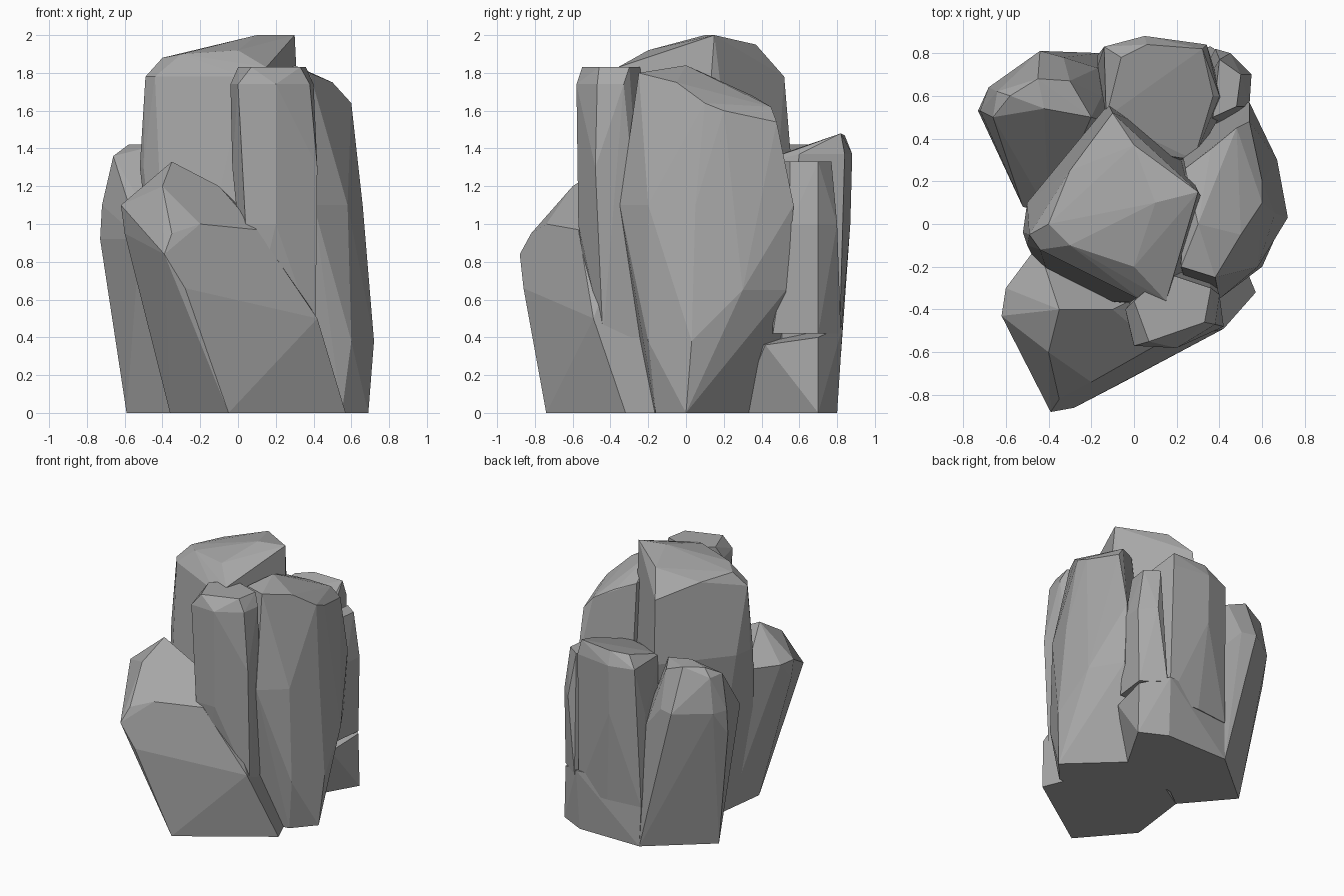
import bpy
import bmesh

# Remove the default object
default_cube = bpy.data.objects.get("Cube")
if default_cube:
    bpy.data.objects.remove(default_cube, do_unlink=True)

# Single stone colour
stone = bpy.data.materials.new("grey_stone")
stone.use_nodes = True
stone_colour = (0.39, 0.39, 0.39, 1)
stone.diffuse_color = stone_colour
shader = next(n for n in stone.node_tree.nodes if n.type == "BSDF_PRINCIPLED")
shader.inputs["Base Color"].default_value = stone_colour
shader.inputs["Roughness"].default_value = 0.9


def level(height, *outline):
    """Level cross-section of a rock."""
    return [(x, y, height) for x, y in outline]


def build_rock(name, **layers):
    """Wrap a faceted convex skin around the stacked layers of a rock."""
    bm = bmesh.new()
    for points in layers.values():
        for point in points:
            bm.verts.new(point)
    hull = bmesh.ops.convex_hull(bm, input=bm.verts[:], use_existing_faces=False)
    inside = {v for v in hull["geom_interior"] if isinstance(v, bmesh.types.BMVert)}
    loose = [v for v in bm.verts if v in inside or not v.link_faces]
    bmesh.ops.delete(bm, geom=loose, context="VERTS")

    # Merge nearly level triangles into broad chiselled facets
    bmesh.ops.dissolve_limit(bm, angle_limit=0.06, verts=bm.verts[:], edges=bm.edges[:])
    bmesh.ops.recalc_face_normals(bm, faces=bm.faces[:])
    mesh = bpy.data.meshes.new(name)
    bm.to_mesh(mesh)
    bm.free()
    mesh.materials.append(stone)
    rock = bpy.data.objects.new(name, mesh)
    bpy.context.scene.collection.objects.link(rock)


# Tallest boulder in the middle, with a sloping cap
build_rock(
    "tall_centre_rock",
    foot=level(0, (-.36, -.37), (0, -.4), (.3, -.2), (.4, 0), (.2, .4), (-.3, .1)),
    waist=level(1.3, (-.52, -.04), (-.5, -.1), (.06, -.35), (.3, .16), (-.12, .56), (-.5, .1)),
    shoulder=level(1.78, (-.49, -.05), (-.44, -.12), (.04, -.36), (-.1, .52)),
    brow=[(.15, -.36, 1.83), (0, -.2, 1.92), (-.3, -.1, 1.9), (-.4, 0, 1.88)],
    crown=[(.3, .15, 2), (.1, .1, 2), (0, .37, 1.95), (-.3, .25, 1.87)],
)

# Low boulder leaning out at the front
build_rock(
    "front_leaning_rock",
    foot=level(0, (-.05, -.74), (-.36, -.38), (.57, -.32), (.5, -.15), (-.3, -.1)),
    belly=[(-.28, -.86, .66), (-.39, -.88, .84), (-.35, -.82, .95), (.42, -.49, .5)],
    ledge=[(-.2, -.74, 1), (.1, -.57, .97), (-.6, -.43, .95), (.1, -.3, 1)],
    shoulder=[(-.62, -.43, 1.1), (-.6, -.3, 1.1), (-.4, -.6, 1.2)],
    crown=[(-.35, -.4, 1.33), (-.1, -.4, 1.2), (-.45, -.1, 1.1)],
)

# Narrow column beside the leaning boulder
build_rock(
    "front_column",
    foot=level(.4, (.06, -.5), (.41, -.44), (.35, -.2), (.1, -.2)),
    waist=level(1, (.04, -.57), (.2, -.57)),
    chest=level(1.3, (-.03, -.45), (.42, -.48), (.36, -.3)),
    shoulder=level(1.74, (-.04, -.4), (0, -.57), (.2, -.58), (.38, -.47), (.4, -.33)),
    crown=level(1.83, (0, -.36), (.07, -.55), (.33, -.46), (.36, -.3), (.15, -.23)),
)

# Broad slab on the model's left
build_rock(
    "left_slab",
    foot=level(0, (.69, 0), (.55, -.16), (.2, .46), (.2, -.2)),
    shin=level(.38, (.72, .03), (.6, -.2)),
    waist=level(.65, (.67, .3), (.53, .53), (.25, .4)),
    chest=level(1.1, (.66, .05), (.54, .57), (.58, -.2), (.4, -.35), (.25, -.3)),
    shoulder=[(.6, .1, 1.64), (.54, .48, 1.54), (.48, .45, 1.62), (.6, .2, 1.6)],
    crown=[(.3, 0, 1.84), (.38, -.25, 1.8), (.5, -.05, 1.75), (.24, .26, 1.72)],
    rear_edge=[(.22, -.2, 1.8), (.36, .35, 1.68)],
)

# Squat footing under the back rocks
build_rock(
    "back_footing",
    foot=level(0, (.3, .27), (.55, .7), (.35, .8), (-.16, .8), (-.2, .2)),
    crown=[(.5, .42, .36), (.54, .7, .4), (.36, .83, .46), (-.17, .78, .45), (0, .2, .4)],
)

# Flat-topped rock at the back
build_rock(
    "back_rock",
    foot=level(.3, (-.17, .79), (.1, .82), (.35, .81), (0, .3), (.4, .5)),
    waist=level(1, (-.17, .74), (.05, .87), (.35, .84), (.43, .55)),
    shoulder=level(1.37, (-.13, .5), (-.14, .83), (.05, .88), (.34, .84), (.4, .6)),
    crown=[(.06, .84, 1.47), (.32, .82, 1.48), (-.06, .78, 1.45), (.37, .6, 1.4)],
    front_edge=level(1.3, (.28, .3), (-.05, .35)),
)

# Thin flake split off the back rock
build_rock(
    "back_flake",
    foot=level(.42, (.51, .46), (.54, .7), (.38, .82), (.2, .45)),
    waist=level(1, (.54, .55), (.55, .7), (.45, .8), (.3, .45)),
    crown=level(1.33, (.37, .5), (.48, .55), (.5, .7), (.4, .77)),
)

# Rock on the model's right, towards the back
build_rock(
    "right_back_rock",
    foot=level(0, (-.59, .44), (-.3, .1), (-.16, .8), (.1, .4)),
    waist=level(.92, (-.73, .53), (-.52, .08), (-.4, .05), (-.17, .73)),
    chest=level(1.1, (-.72, .53), (-.68, .64), (-.44, .81), (-.33, .78), (-.15, .6)),
    shoulder=level(1.36, (-.66, .5), (-.64, .62), (-.3, .67), (-.2, .5)),
    crown=level(1.42, (-.58, .6), (-.42, .54), (-.45, .68)),
)
